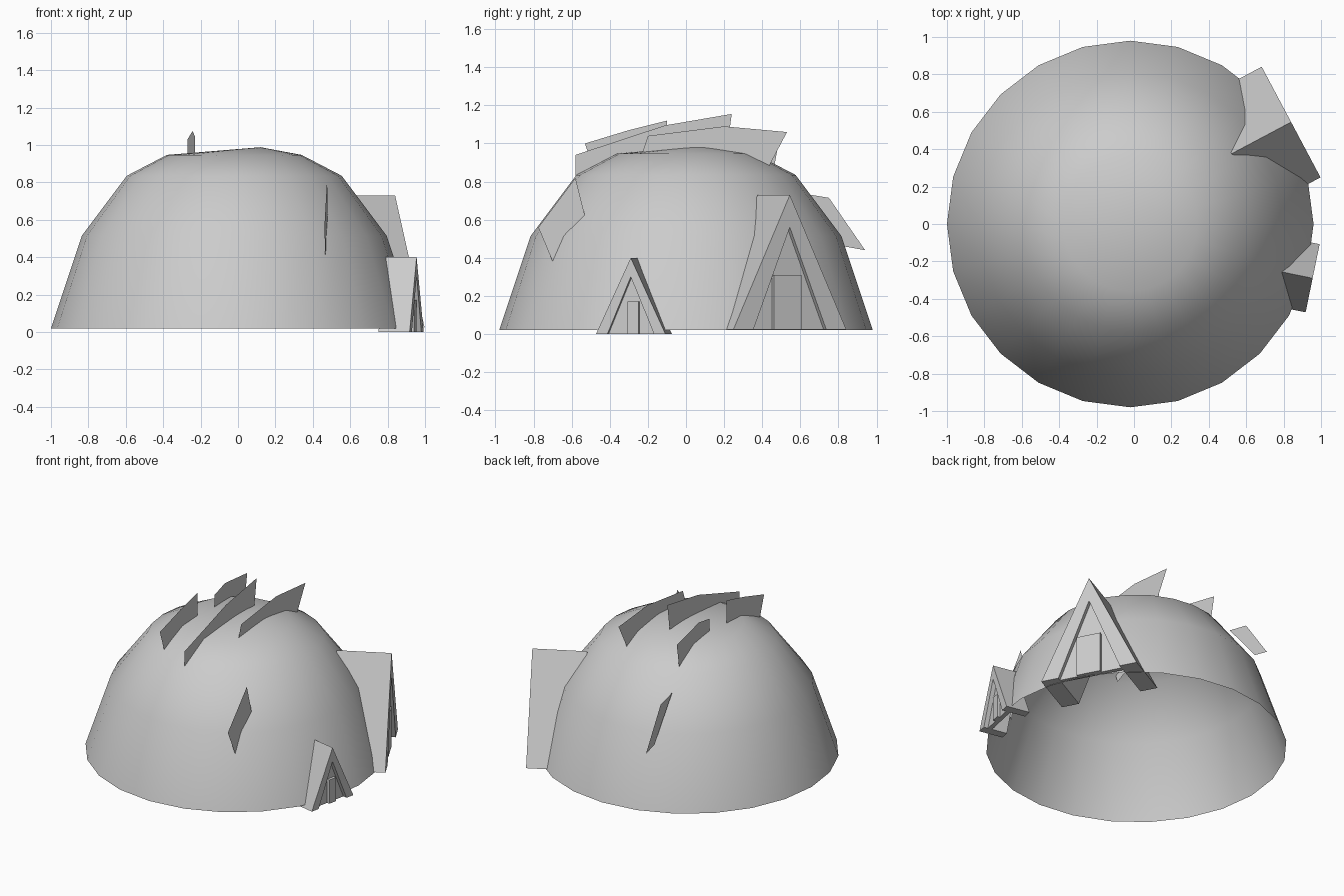
import bpy, bmesh, math
from mathutils import Matrix, Vector

if "Cube" in bpy.data.objects:
    bpy.data.objects.remove(bpy.data.objects["Cube"])


def finish(bm, name, smooth=False, fix=True):
    if fix:
        bmesh.ops.recalc_face_normals(bm, faces=bm.faces)
    for f in bm.faces:
        f.smooth = smooth
    me = bpy.data.meshes.new(name)
    bm.to_mesh(me)
    bm.free()
    ob = bpy.data.objects.new(name, me)
    bpy.context.collection.objects.link(ob)
    return ob


# Hill: open-bottomed smooth dome with an off-centre peak
SIDES = 24
PROFILE = [(0.98, 0.02), (0.815, 0.515), (0.575, 0.835), (0.36, 0.947)]
bm = bmesh.new()
rings = []
for r, z in PROFILE:
    rings.append([bm.verts.new((-0.02 + r * math.cos(i * math.tau / SIDES),
                                r * math.sin(i * math.tau / SIDES), z)) for i in range(SIDES)])
peak = bm.verts.new((0.12, 0.08, 0.988))
for i in range(SIDES):
    j = (i + 1) % SIDES
    for a, b in zip(rings, rings[1:]):
        bm.faces.new((a[i], a[j], b[j], b[i]))
    bm.faces.new((rings[-1][i], rings[-1][j], peak))
finish(bm, "hill_dome", smooth=True)


# Grass blades: paper-thin upright sheets, outlined in (y, z); x runs from x0 to x1 along y
def blade(name, x0, x1, outline):
    ys = [p[0] for p in outline]
    lo, hi = min(ys), max(ys)
    bm = bmesh.new()
    bm.faces.new([bm.verts.new((x0 + (x1 - x0) * (y - lo) / (hi - lo), y, z)) for y, z in outline])
    finish(bm, name, fix=False)


blade("blade_left", -0.25, -0.25,
      [(-0.53, 1.0), (-0.3, 1.07), (-0.1, 1.12), (-0.1, 0.95), (-0.27, 0.9), (-0.465, 0.8)])
blade("blade_middle", -0.02, -0.02,
      [(-0.58, 0.94), (-0.11, 1.095), (0.24, 1.155), (0.215, 0.97), (-0.2, 0.95), (-0.58, 0.83)])
blade("blade_right", 0.165, 0.165,
      [(-0.23, 0.95), (-0.2, 1.04), (0.2, 1.09), (0.53, 1.06), (0.43, 0.87), (0.2, 0.92)])
blade("blade_back", -0.23, -0.27,
      [(0.06, 1.045), (0.2, 1.075), (0.49, 1.03), (0.46, 0.86), (0.2, 0.93), (0.06, 0.95)])
blade("blade_rear_slope", -0.31, -0.34,
      [(0.6, 0.74), (0.75, 0.715), (0.94, 0.44), (0.83, 0.46), (0.7, 0.62)])
blade("blade_front_slope", 0.462, 0.48,
      [(-0.58, 0.82), (-0.53, 0.62), (-0.63, 0.53), (-0.685, 0.345), (-0.775, 0.56)])


# Prism: outline in (across, up), pushed from depth d0 to d1 along the facing direction
def prism(name, outline, d0, d1, xf):
    bm = bmesh.new()
    front = bm.faces.new([bm.verts.new((d0, s, z)) for s, z in outline])
    ext = bmesh.ops.extrude_face_region(bm, geom=[front], use_keep_orig=True)
    moved = [g for g in ext["geom"] if isinstance(g, bmesh.types.BMVert)]
    bmesh.ops.translate(bm, verts=moved, vec=(d1 - d0, 0, 0))
    bm.transform(xf)
    finish(bm, name)


# A-frame entrance: roof, recessed gable wall, door
def entrance(name, apex, angle, half, base, depth, in_half, in_top, door):
    xf = Matrix.Translation(Vector((apex[0], apex[1], 0))) @ Matrix.Rotation(math.radians(angle), 4, 'Z')
    top = apex[2]
    prism(name + "_roof", [(-half, base), (0, top), (half, base),
                           (in_half, base), (0, in_top), (-in_half, base)], -depth, 0, xf)
    prism(name + "_gable", [(-in_half, base), (0, in_top), (in_half, base)], -0.06, -0.03, xf)
    w0, w1, h = door
    prism(name + "_door", [(w0, base), (w0, h), (w1, h), (w1, base)], -0.04, -0.01, xf)


entrance("large_entrance", (0.84, 0.545, 0.73), 28, 0.335, 0.025, 0.36, 0.216, 0.56, (-0.09, 0.075, 0.31))
entrance("small_entrance", (0.955, -0.29, 0.40), -11.6, 0.186, 0.0, 0.17, 0.125, 0.30, (-0.02, 0.04, 0.17))
